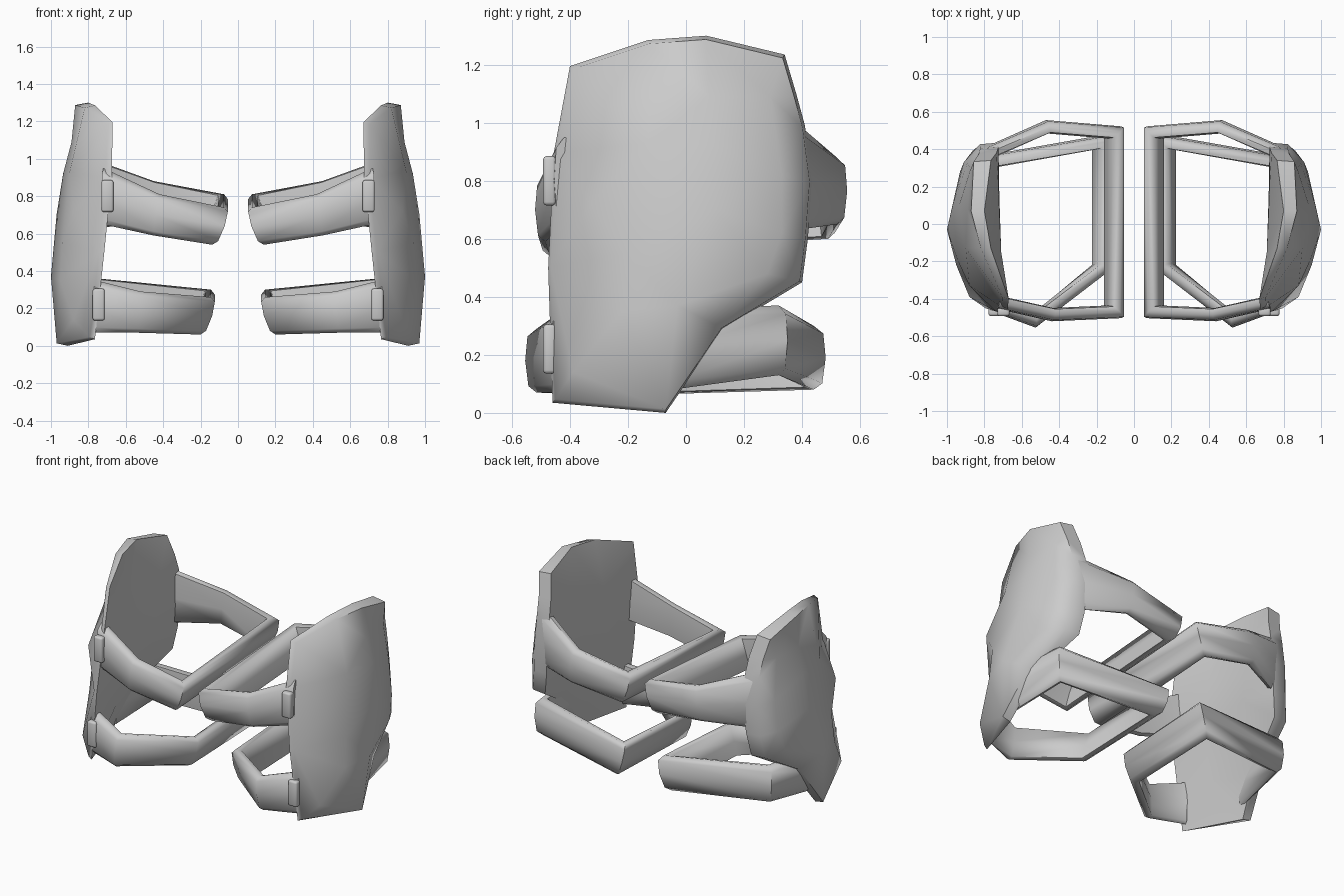
import bpy, bmesh, math
from mathutils import Vector
from mathutils.geometry import delaunay_2d_cdt

default = bpy.data.objects.get("Cube")
if default:
    bpy.data.objects.remove(default, do_unlink=True)

GREY = (0.6, 0.6, 0.6, 1)
metal = bpy.data.materials.new("plain_grey")
metal.use_nodes = True
metal.diffuse_color = GREY
metal.node_tree.nodes["Principled BSDF"].inputs["Base Color"].default_value = GREY


def finish(name, bm, angle):
    """Turn a bmesh into a smooth object mirrored across x."""
    bmesh.ops.recalc_face_normals(bm, faces=bm.faces)
    mesh = bpy.data.meshes.new(name)
    bm.to_mesh(mesh)
    bm.free()
    mesh.materials.append(metal)
    obj = bpy.data.objects.new(name, mesh)
    bpy.context.collection.objects.link(obj)
    bpy.ops.object.select_all(action="DESELECT")
    obj.select_set(True)
    bpy.context.view_layer.objects.active = obj
    bpy.ops.object.shade_smooth_by_angle(angle=math.radians(angle))
    mirror = obj.modifiers.new("Mirror", "MIRROR")
    mirror.use_mirror_merge = False
    return obj


# Outer guard plate: inner outline and surface points as (y, z, x)
outline = [(-.40, 1.195, .67), (-.13, 1.285, .765), (.07, 1.30, .80), (.34, 1.235, .765),
           (.38, 1.1, .735), (.41, .99, .725), (.435, .8, .725), (.42, .6, .74),
           (.40, .45, .765), (.125, .285, .85), (-.07, 0, .91), (-.46, .035, .765),
           (-.475, .5, .715), (-.455, .9, .675)]
outside = [(-.39, .14, .88), (-.03, .37, 1), (-.33, .72, .88), (-.13, .93, .90),
           (.08, 1.09, .89), (.29, 1.09, .875), (.1, .92, .935), (.1, .7, .97),
           (.33, .82, .89), (.33, .62, .91), (-.2, .55, .94), (-.22, .35, .95), (.28, .48, .93)]
inside = [(-.15, .95, .71), (.2, 1, .725), (.15, .65, .72), (-.2, .6, .715), (-.2, .3, .765)]


def plate():
    bm = bmesh.new()
    count = len(outline)
    # The outer rim is a little smaller, and the plate is thicker at the back
    outer = [(y * .98, .65 + (z - .65) * .98, x + .065 + y * .08) for y, z, x in outline]
    rims = []
    for points in (outer + outside, outline + inside):
        verts = [bm.verts.new((x, y, z)) for y, z, x in points]
        border = [(i, (i + 1) % count) for i in range(count)]
        flat = [Vector((y, z)) for y, z, x in points]
        result = delaunay_2d_cdt(flat, border, [], 1, 1e-5)
        for tri in result[2]:
            bm.faces.new([verts[result[3][i][0]] for i in tri])
        rims.append(verts[:count])
    a, b = rims
    for i in range(count):
        j = (i + 1) % count
        bm.faces.new((a[i], a[j], b[j], b[i]))
    return finish("guard_plate", bm, 55)


# Band section as (outward offset, height fraction)
section = [(-.03, .97), (0, 1), (.028, .88), (.035, .5), (.025, .1),
           (0, 0), (-.025, .04), (-.036, .5)]


def strap(name, stations):
    """Sweep the band section along (x, y, low z, high z) stations."""
    bm = bmesh.new()
    plan = [Vector(s[:2]) for s in stations]
    rings = []
    for i, (x, y, low, high) in enumerate(stations):
        before = (plan[i] - plan[i - 1]).normalized() if i else Vector((0, 0))
        after = (plan[i + 1] - plan[i]).normalized() if i + 1 < len(plan) else Vector((0, 0))
        tangent = (before + after).normalized()
        miter = 1 / max(.6, tangent.dot(before if i else after))
        out = Vector((-tangent.y, tangent.x)) * miter
        lean = .06 * (.8 - x) / .7
        rings.append([bm.verts.new((x + out.x * o + lean * (1 - h), y + out.y * o,
                                    low + (high - low) * h)) for o, h in section])
    n = len(section)
    for a, b in zip(rings, rings[1:]):
        for i in range(n):
            j = (i + 1) % n
            bm.faces.new((a[i], a[j], b[j], b[i]))
    bm.faces.new(rings[0])
    bm.faces.new(rings[-1])
    return finish(name, bm, 62)


# Small rounded clips on the front edge of the plate
def clip(name, x, y, z):
    bm = bmesh.new()
    bmesh.ops.create_cube(bm, size=1)
    bmesh.ops.scale(bm, vec=(.065, .045, .17), verts=bm.verts)
    bmesh.ops.translate(bm, vec=(x, y, z), verts=bm.verts)
    bmesh.ops.bevel(bm, geom=bm.edges[:], offset=.012, segments=2, affect="EDGES", profile=.5)
    return finish(name, bm, 50)


plate()
strap("upper_strap", [(.72, -.42, .65, .95), (.42, -.485, .59, .81), (.075, -.47, .54, .74),
                      (.075, .49, .6, .81), (.45, .52, .65, .88), (.78, .38, .63, 1)])
strap("lower_strap", [(.76, -.43, .07, .35), (.52, -.515, .07, .29), (.145, -.23, .06, .26),
                      (.145, .44, .08, .30), (.85, .32, .13, .37), (.90, -.05, .08, .36)])
clip("upper_clip", .698, -.47, .80)
clip("lower_clip", .745, -.47, .22)
